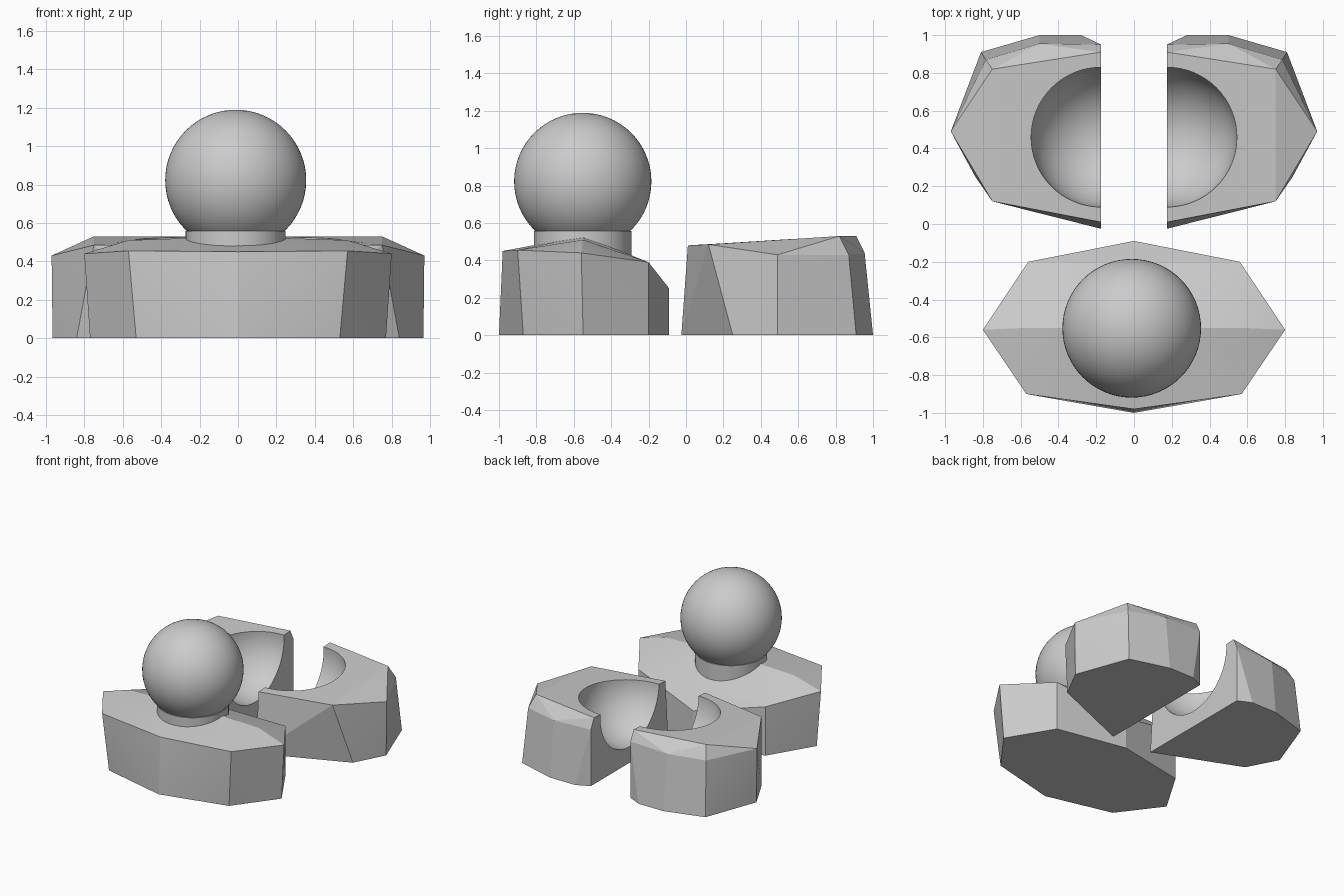
import bpy, bmesh, math
from mathutils import Matrix

cube = bpy.data.objects.get("Cube")
if cube:
    bpy.data.objects.remove(cube, do_unlink=True)

grey = bpy.data.materials.new("plain grey")
grey.use_nodes = True
COLOUR = (0.6, 0.6, 0.6, 1)
grey.diffuse_color = COLOUR
grey.node_tree.nodes["Principled BSDF"].inputs["Base Color"].default_value = COLOUR


def finish(mesh, angle):
    """Smooth shading with sharp edges above the angle."""
    mesh.polygons.foreach_set("use_smooth", [True] * len(mesh.polygons))
    mesh.set_sharp_from_angle(angle=math.radians(angle))


def make(name, bm, angle=30):
    bmesh.ops.recalc_face_normals(bm, faces=bm.faces)
    mesh = bpy.data.meshes.new(name)
    bm.to_mesh(mesh)
    bm.free()
    mesh.materials.append(grey)
    finish(mesh, angle)
    obj = bpy.data.objects.new(name, mesh)
    bpy.context.collection.objects.link(obj)
    return obj


def hull(points):
    """Chiselled block from its corner points."""
    bm = bmesh.new()
    for p in points:
        bm.verts.new(p)
    res = bmesh.ops.convex_hull(bm, input=bm.verts)
    loose = [v for v in bm.verts if not v.link_faces]
    bmesh.ops.delete(bm, geom=loose, context='VERTS')
    bmesh.ops.dissolve_limit(bm, angle_limit=0.02, verts=bm.verts, edges=bm.edges)
    return bm


def sphere(centre, radius):
    bm = bmesh.new()
    bmesh.ops.create_uvsphere(bm, u_segments=64, v_segments=32, radius=radius,
                              matrix=Matrix.Translation(centre))
    return bm


# Faceted base with a shallow ridge on top
base_side = [(.53, -.87, 0), (.77, -.55, 0), (.56, -.2, 0),
             (.57, -.9, .455), (.8, -.56, .44), (.56, -.2, .39), (.57, -.55, .51)]
base_mid = [(0, -1, 0), (0, -.09, 0), (0, -.98, .45), (0, -.09, .25), (0, -.55, .53)]
make("ball_base", hull(base_mid + [(s * x, y, z) for x, y, z in base_side for s in (-1, 1)]), 15)

# Neck and ball
bm = bmesh.new()
bmesh.ops.create_cone(bm, cap_ends=True, segments=64, radius1=.26, radius2=.26, depth=.255,
                      matrix=Matrix.Translation((-.012, -.552, .43)))
make("neck", bm)
make("ball", sphere((-.012, -.552, .822), .367))

# Two mirrored socket halves, each hollowed by a sphere
socket = [(.175, .95, 0), (.28, 1, 0), (.5, 1, 0), (.81, .91, 0), (.965, .49, 0),
          (.84, .25, 0), (.175, -.025, 0),
          (.175, .01, .48), (.38, .055, .48), (.75, .12, .485), (.97, .49, .43),
          (.75, .82, .53), (.175, .91, .53), (.175, .95, .45), (.5, .955, .44), (.785, .87, .43)]
for s, side in ((1, "left"), (-1, "right")):
    half = make(side + "_socket_half", hull([(s * x, y, z) for x, y, z in socket]), 15)
    cutter = make("socket_cutter", sphere((s * .174, .46, .5), .371))
    cutter.hide_render = True
    cut = half.modifiers.new("hollow", 'BOOLEAN')
    cut.operation = 'DIFFERENCE'
    cut.solver = 'EXACT'
    cut.object = cutter
    hollow = bpy.data.meshes.new_from_object(
        half.evaluated_get(bpy.context.evaluated_depsgraph_get()))
    half.modifiers.clear()
    half.data = hollow
    finish(hollow, 15)
    bpy.data.objects.remove(cutter, do_unlink=True)
